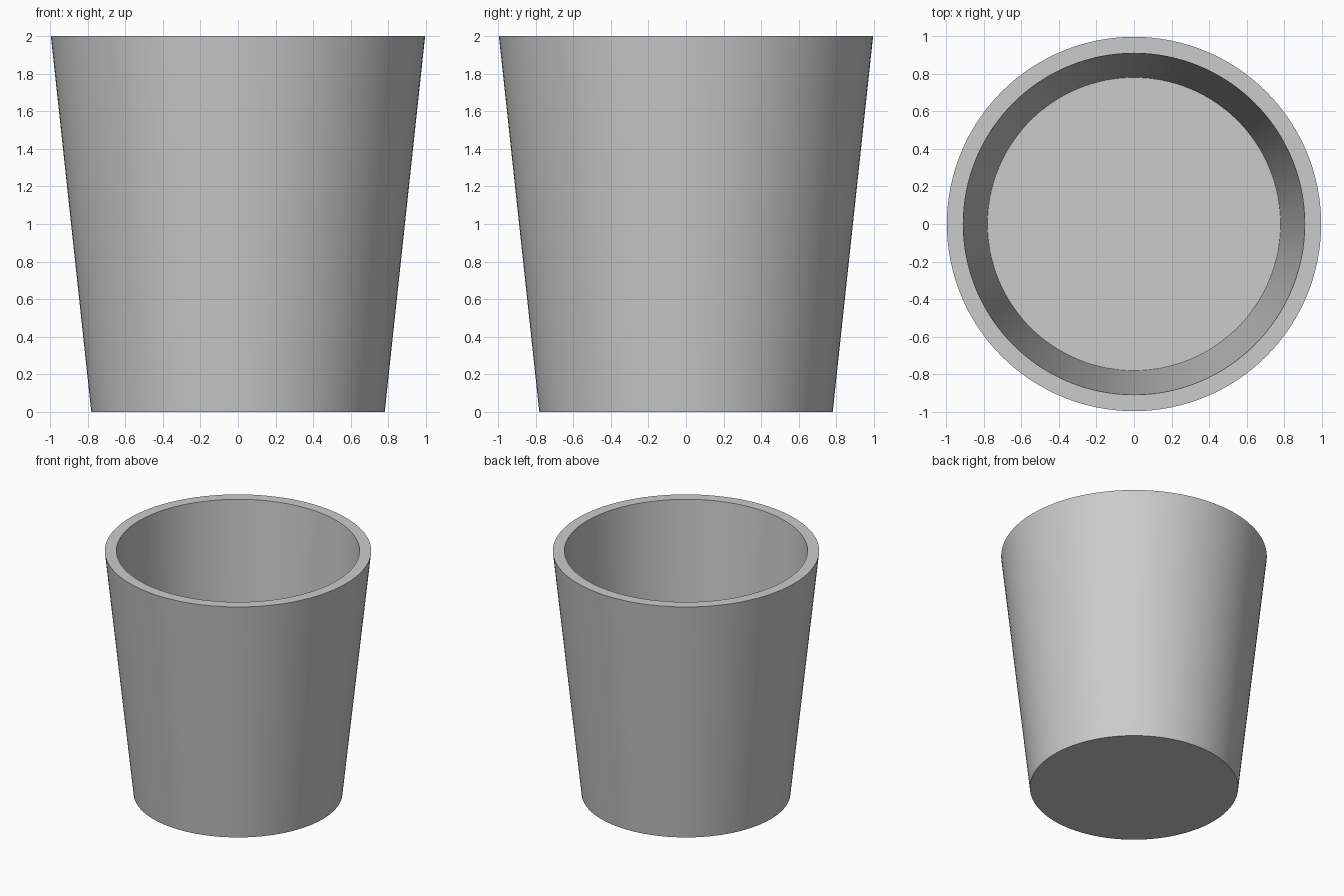
import bpy, bmesh
from math import pi, cos, sin, radians

if "Cube" in bpy.data.objects:
    bpy.data.objects.remove(bpy.data.objects["Cube"])

SEGMENTS = 128
# Profile (radius, height): base edge, outer rim, inner rim, inner floor edge
PROFILE = [(0.78, 0.0), (0.995, 2.0), (0.908, 2.0), (0.779, 0.008)]


def revolve(name, profile, segments):
    bm = bmesh.new()
    angles = [2 * pi * i / segments for i in range(segments)]
    rings = [[bm.verts.new((r * cos(a), r * sin(a), z)) for a in angles]
             for r, z in profile]
    for lower, upper in zip(rings, rings[1:]):
        for i in range(segments):
            j = (i + 1) % segments
            bm.faces.new((lower[i], lower[j], upper[j], upper[i]))
    # Underside and inner floor
    bm.faces.new(rings[0][::-1])
    bm.faces.new(rings[-1])
    mesh = bpy.data.meshes.new(name)
    bm.to_mesh(mesh)
    bm.free()
    obj = bpy.data.objects.new(name, mesh)
    bpy.context.collection.objects.link(obj)
    return obj


# Tapered open cup with walls that thin towards the base
cup = revolve("cup", PROFILE, SEGMENTS)
bpy.context.view_layer.objects.active = cup
cup.select_set(True)
bpy.ops.object.shade_smooth_by_angle(angle=radians(30))
